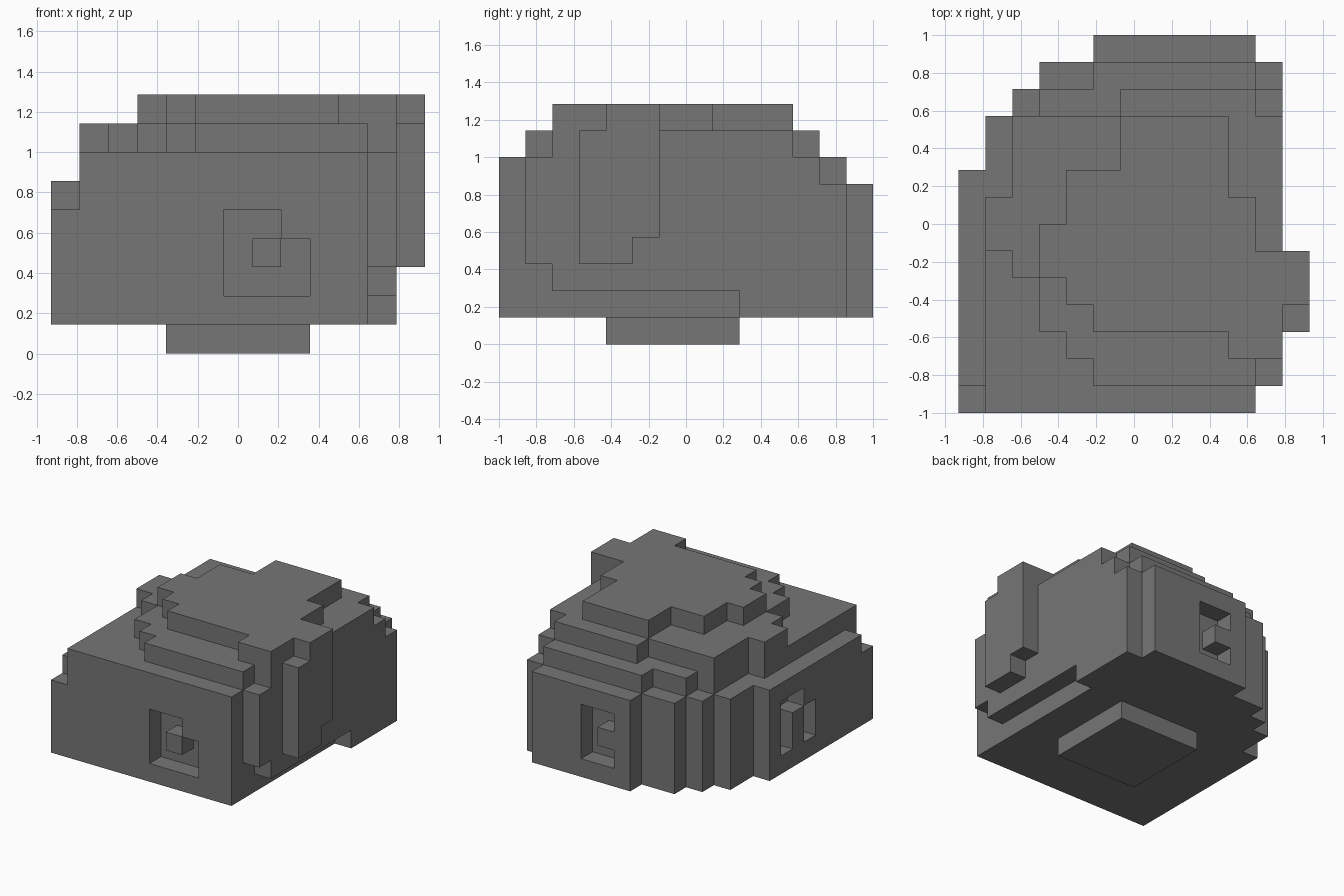
import bpy
import bmesh
from mathutils import Vector

cube = bpy.data.objects.get("Cube")
if cube:
    bpy.data.objects.remove(cube, do_unlink=True)

CELL = 1 / 7
ORIGIN = Vector((-6.5, -7, 0))

stone = bpy.data.materials.new("dark_grey")
stone.use_nodes = True
stone.diffuse_color = (0.18, 0.18, 0.18, 1)
stone.node_tree.nodes["Principled BSDF"].inputs["Base Color"].default_value = (0.18, 0.18, 0.18, 1)


def box(xs, ys, zs):
    """Grid cells inside three half-open ranges."""
    return {(x, y, z) for x in range(*xs) for y in range(*ys) for z in range(*zs)}


def slab(bands, zs):
    """Stepped slab from bands of (first row, end row, first x, end x)."""
    cells = set()
    for front, back, left, right in bands:
        cells |= box((left, right), (front, back), zs)
    return cells


# Plinth under the body
foot = box((4, 9), (4, 9), (0, 1))

# Main block with a rounded back
body = slab([(0, 1, 0, 11), (1, 9, 0, 12), (9, 11, 1, 12),
             (11, 12, 2, 12), (12, 13, 3, 12), (13, 14, 5, 11)], (1, 6))
body -= {(0, 0, 5)}
# Undercut below the side panel
body -= box((11, 12), (1, 9), (1, 2)) | box((11, 12), (1, 2), (2, 3))

# Sunken marks on the front, back and side, each round a raised centre
front_mark = box((6, 9), (0, 1), (2, 5)) - {(7, 0, 3), (8, 0, 4)}
back_mark = box((6, 8), (13, 14), (2, 5)) - {(6, 13, 3)}
side_mark = box((0, 1), (5, 8), (2, 5)) - {(0, 6, 2), (0, 6, 3), (0, 5, 4)}
body -= front_mark | back_mark | side_mark

# Stepped layers of the roof
lower_roof = slab([(0, 1, 1, 11), (1, 8, 1, 12), (8, 11, 2, 12),
                   (11, 12, 3, 12), (12, 13, 5, 11)], (6, 7))
middle_roof = slab([(1, 2, 5, 11), (2, 3, 4, 12), (3, 5, 3, 12),
                    (5, 6, 2, 12), (6, 8, 1, 12), (8, 11, 2, 12),
                    (11, 12, 6, 11)], (7, 8))
upper_roof = slab([(2, 3, 10, 12), (3, 4, 5, 12), (4, 5, 4, 12),
                   (5, 6, 3, 12), (6, 7, 3, 11), (7, 8, 4, 11),
                   (8, 9, 4, 10), (9, 11, 6, 10)], (8, 9))

# Raised fin on the left side
side_fin = box((12, 13), (3, 6), (3, 9)) - {(12, 3, 8), (12, 5, 3)}

parts = {
    "foot": foot,
    "body": body,
    "lower_roof": lower_roof,
    "middle_roof": middle_roof,
    "upper_roof": upper_roof,
    "side_fin": side_fin,
}
solid = set().union(*parts.values())


def build(name, cells):
    """Skin the cells where they meet open air, then merge flat faces."""
    bm = bmesh.new()
    for cell in sorted(cells):
        centre = Vector(cell) + Vector((0.5, 0.5, 0.5))
        for axis in range(3):
            for sign in (-1, 1):
                normal = Vector((0, 0, 0))
                normal[axis] = sign
                if tuple(int(c + n) for c, n in zip(cell, normal)) in solid:
                    continue
                u = Vector((0, 0, 0))
                u[(axis + 1) % 3] = 0.5
                v = normal.cross(u)
                middle = centre + normal / 2
                corners = (middle - u - v, middle + u - v, middle + u + v, middle - u + v)
                bm.faces.new([bm.verts.new((c + ORIGIN) * CELL) for c in corners])
    bmesh.ops.remove_doubles(bm, verts=bm.verts[:], dist=0.001)
    bmesh.ops.dissolve_limit(bm, angle_limit=0.01, verts=bm.verts[:], edges=bm.edges[:])
    mesh = bpy.data.meshes.new(name)
    bm.to_mesh(mesh)
    bm.free()
    mesh.materials.append(stone)
    bpy.context.collection.objects.link(bpy.data.objects.new(name, mesh))


for part_name, part_cells in parts.items():
    build(part_name, part_cells)
